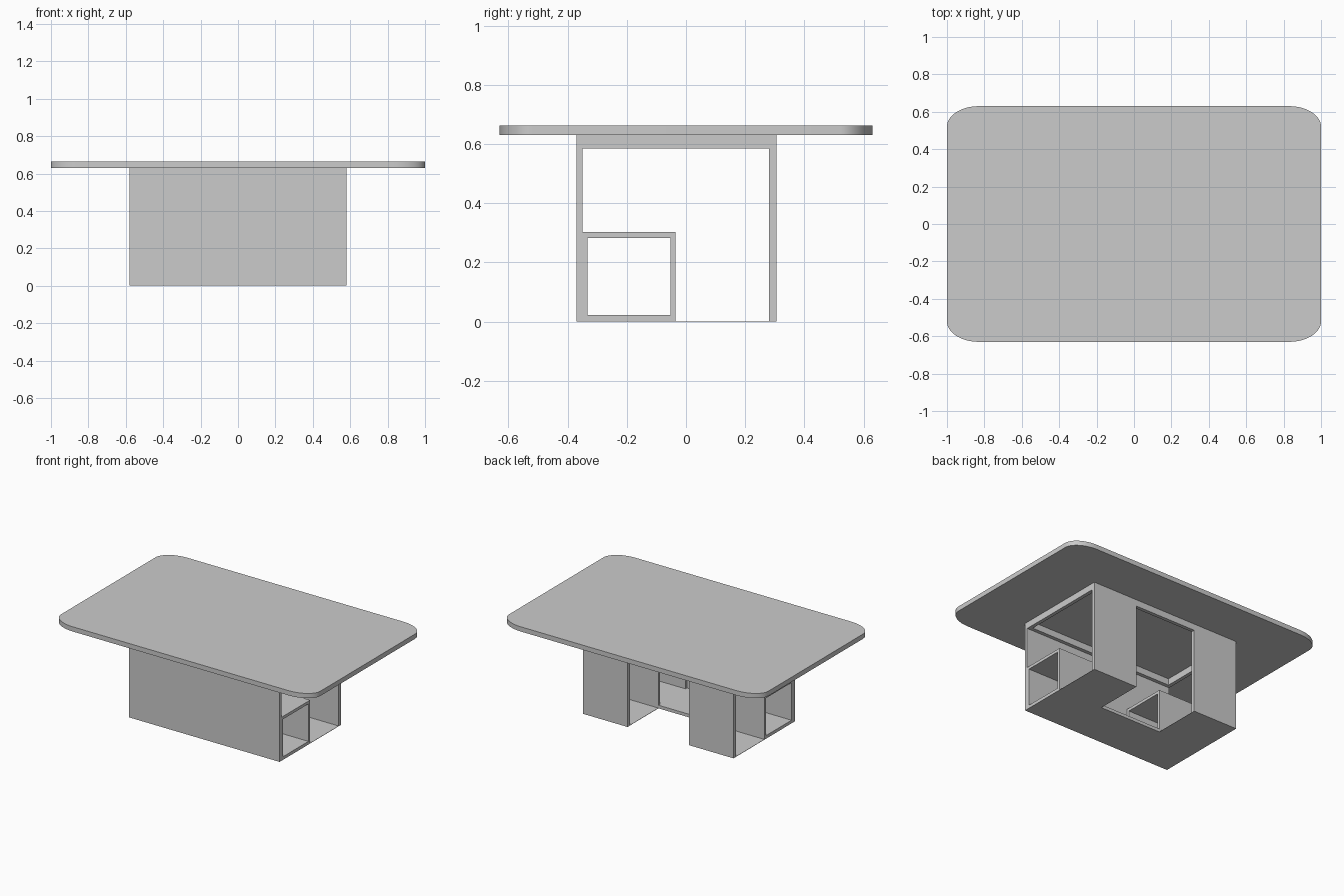
import bpy, bmesh, math

if "Cube" in bpy.data.objects:
    bpy.data.objects.remove(bpy.data.objects["Cube"])


def make_object(name, bm):
    bmesh.ops.recalc_face_normals(bm, faces=bm.faces)
    mesh = bpy.data.meshes.new(name)
    bm.to_mesh(mesh)
    bm.free()
    ob = bpy.data.objects.new(name, mesh)
    bpy.context.collection.objects.link(ob)
    return ob


def extruded(name, pts, z0, z1):
    """Closed outline in x, y raised from z0 to z1."""
    bm = bmesh.new()
    face = bm.faces.new([bm.verts.new((x, y, z0)) for x, y in pts])
    res = bmesh.ops.extrude_face_region(bm, geom=[face])
    verts = [v for v in res["geom"] if isinstance(v, bmesh.types.BMVert)]
    bmesh.ops.translate(bm, verts=verts, vec=(0, 0, z1 - z0))
    return make_object(name, bm)


def slab(name, x0, x1, y0, y1, z0, z1):
    return extruded(name, [(x0, y0), (x1, y0), (x1, y1), (x0, y1)], z0, z1)


W, F, B, H = 0.58, -0.37, 0.305, 0.63   # base half width, front, back, height
G = 0.237                               # half width of the rear opening
BOX = -0.035                            # rear face of the storage cubbies

# Table top with elliptical corners
RX, RY, N = 0.17, 0.11, 14
outline = []
for q, (sx, sy) in enumerate([(1, 1), (-1, 1), (-1, -1), (1, -1)]):
    for i in range(N + 1):
        a = math.pi / 2 * (q + i / N)
        outline.append((sx * (1 - RX) + RX * math.cos(a),
                        sy * (0.63 - RY) + RY * math.sin(a)))
top = extruded("table_top", outline, H, 0.663)
bpy.ops.object.select_all(action='DESELECT')
top.select_set(True)
bpy.context.view_layer.objects.active = top
bpy.ops.object.shade_smooth_by_angle(angle=math.radians(30))

# Front panel and the rail frame under the top
slab("front_panel", -W, W, F, -0.35, 0, H)
slab("front_rail", -W, W, -0.35, -0.325, 0.585, H)
slab("back_rail", -G, G, 0.28, B, 0.585, H)

# Low floor strip joining the cubbies
slab("middle_floor", -G, G, -0.35, BOX, 0, 0.022)

for side, s in (("left", -1), ("right", 1)):
    a, b = sorted((s * G, s * W))
    # Back panel and end rail
    slab(side + "_back_panel", a, b, 0.28, B, 0, H)
    e0, e1 = sorted((s * W, s * (W - 0.025)))
    slab(side + "_end_rail", e0, e1, -0.325, 0.28, 0.585, H)
    # Thin floor between cubby and back panel
    slab(side + "_floor", a, b, BOX, 0.28, 0, 0.002)
    # Cubby open at both ends
    slab(side + "_cubby_bottom", a, b, -0.35, BOX, 0, 0.022)
    slab(side + "_cubby_top", a, b, -0.35, BOX, 0.283, 0.303)
    slab(side + "_cubby_front", a, b, -0.35, -0.333, 0.022, 0.283)
    slab(side + "_cubby_back", a, b, -0.053, BOX, 0.022, 0.283)
